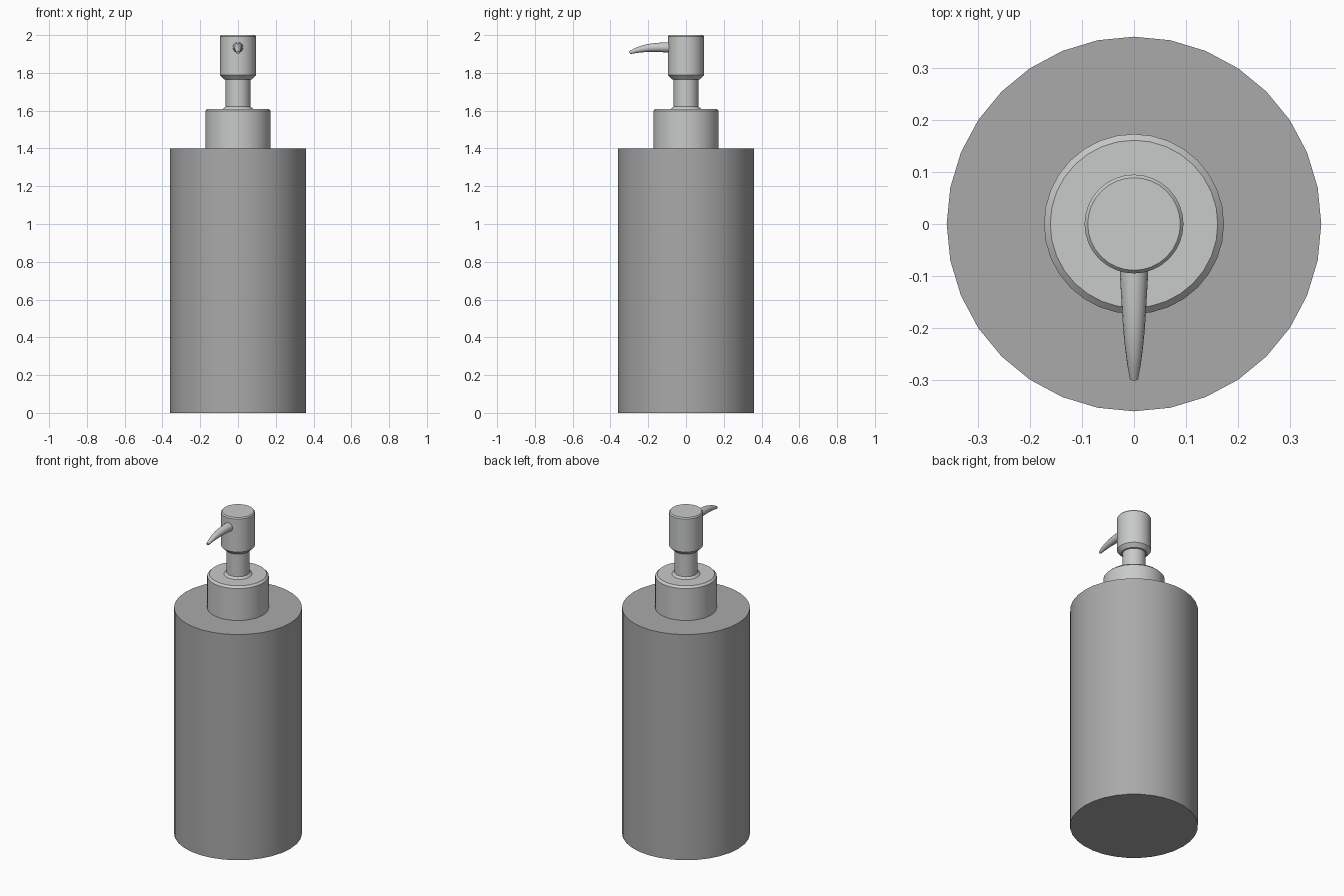
import bpy, bmesh, math
from mathutils import Vector

if "Cube" in bpy.data.objects:
    bpy.data.objects.remove(bpy.data.objects["Cube"])


def material(name, rgb):
    m = bpy.data.materials.new(name)
    m.diffuse_color = (*rgb, 1)
    m.use_nodes = True
    m.node_tree.nodes["Principled BSDF"].inputs["Base Color"].default_value = m.diffuse_color
    return m


body_grey = material("body grey", (0.40, 0.40, 0.40))
pump_silver = material("pump silver", (0.58, 0.595, 0.585))


def skin_rings(name, rings, mat):
    """Join rings of points into a closed tube with capped ends."""
    bm = bmesh.new()
    loops = [[bm.verts.new(p) for p in ring] for ring in rings]
    n = len(loops[0])
    for a, b in zip(loops, loops[1:]):
        for i in range(n):
            j = (i + 1) % n
            bm.faces.new((a[i], a[j], b[j], b[i]))
    bm.faces.new(loops[0][::-1])
    bm.faces.new(loops[-1])
    bmesh.ops.recalc_face_normals(bm, faces=bm.faces)
    mesh = bpy.data.meshes.new(name)
    bm.to_mesh(mesh)
    bm.free()
    mesh.materials.append(mat)
    obj = bpy.data.objects.new(name, mesh)
    bpy.context.collection.objects.link(obj)
    bpy.ops.object.select_all(action='DESELECT')
    obj.select_set(True)
    bpy.context.view_layer.objects.active = obj
    bpy.ops.object.shade_smooth_by_angle(angle=math.radians(30))
    return obj


def lathe(name, profile, mat, sides=32):
    angles = [2 * math.pi * i / sides for i in range(sides)]
    rings = [[(r * math.cos(a), r * math.sin(a), z) for a in angles]
             for r, z in profile]
    return skin_rings(name, rings, mat)


# Bottle
lathe("bottle_body", [(0.36, 0), (0.36, 1.4)], body_grey)

# Collar, stem with flared foot, and pump head
lathe("collar", [(0.173, 1.4), (0.173, 1.598), (0.161, 1.61)], pump_silver)
lathe("pump_stem", [(0.082, 1.605), (0.078, 1.612), (0.065, 1.621),
                    (0.065, 1.775)], pump_silver)
lathe("pump_head", [(0.074, 1.766), (0.095, 1.788), (0.095, 1.993),
                    (0.089, 2.0)], pump_silver)

# Tapered spout curving down towards the front: (y, z, radius)
path = [(-0.06, 1.935, 0.028), (-0.10, 1.935, 0.027), (-0.15, 1.935, 0.024),
        (-0.20, 1.932, 0.021), (-0.24, 1.925, 0.017), (-0.27, 1.917, 0.013),
        (-0.298, 1.907, 0.008)]
rings = []
for k, (y, z, r) in enumerate(path):
    before, after = path[max(k - 1, 0)], path[min(k + 1, len(path) - 1)]
    t = Vector((0, after[0] - before[0], after[1] - before[1])).normalized()
    side = Vector((1, 0, 0))
    up = side.cross(t)
    rings.append([Vector((0, y, z))
                  + r * (math.cos(a) * side + math.sin(a) * up)
                  for a in (2 * math.pi * i / 16 for i in range(16))])
skin_rings("spout", rings, pump_silver)
